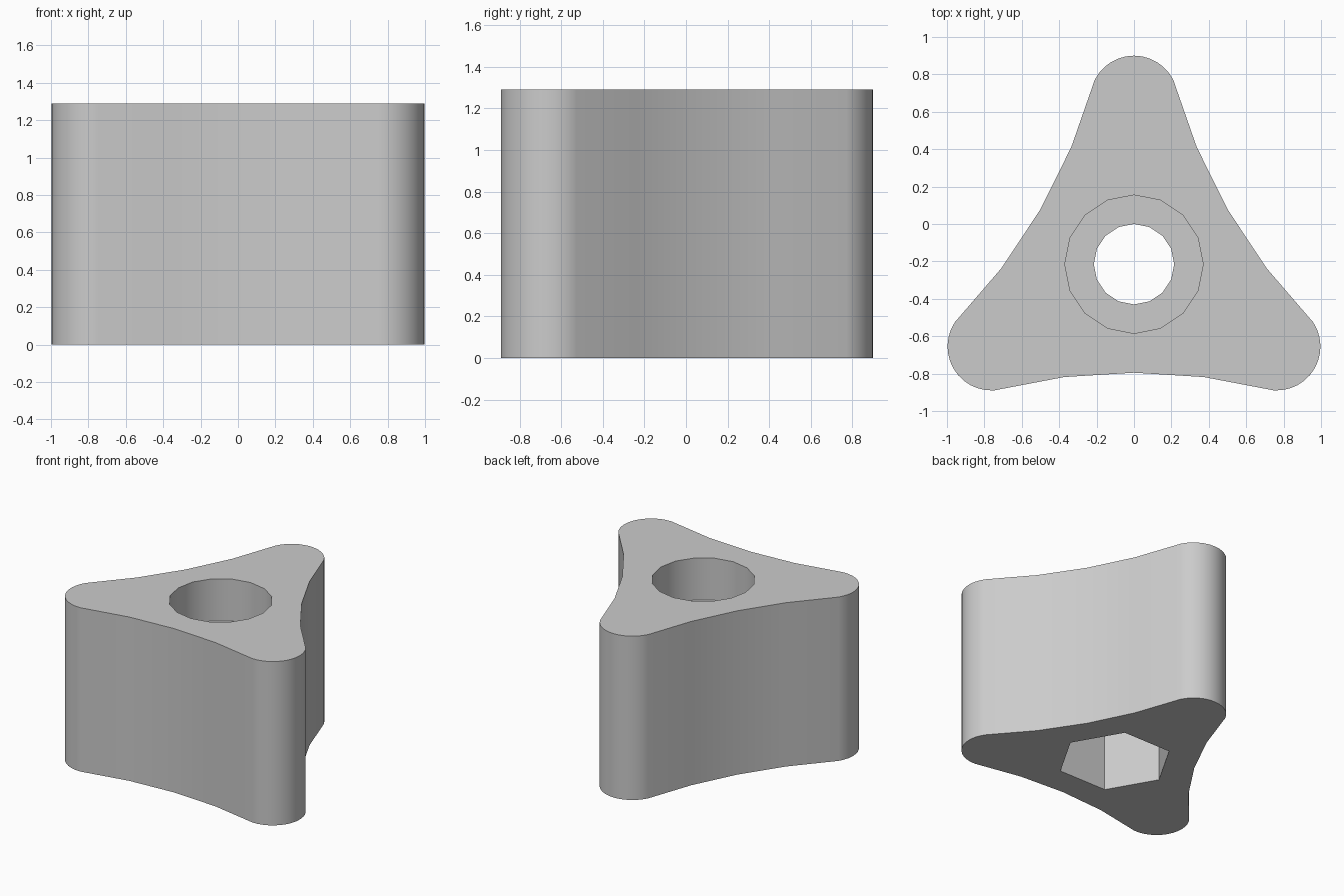
import bpy
import bmesh
from math import cos, sin, radians
from mathutils import Vector

cube = bpy.data.objects.get("Cube")
if cube:
    bpy.data.objects.remove(cube)

CENTRE = Vector((0, -0.215))
HEIGHT = 1.29
POCKET_FLOOR = 0.96
NUT_ROOF = 0.65
LOBE_OFFSET, LOBE_RADIUS, LOBE_SWEEP = 0.88, 0.235, 63.4
LOBE_STEPS = 12


def polar(radius, degrees):
    a = radians(degrees)
    return Vector((radius * cos(a), radius * sin(a)))


def circle(radius, sides):
    return [CENTRE + polar(radius, 360 * i / sides) for i in range(sides)]


def knob_outline():
    """Three rounded lobes joined by shallow concave sides."""
    points = []
    for lobe in (90, 210, 330):
        middle = CENTRE + polar(LOBE_OFFSET, lobe)
        for i in range(LOBE_STEPS + 1):
            turn = LOBE_SWEEP * (2 * i / LOBE_STEPS - 1)
            points.append(middle + polar(LOBE_RADIUS, lobe + turn))
        # Concave side between this lobe and the next
        side = lobe + 60
        for radius, turn in ((0.71, -31.8), (0.58, 0), (0.71, 31.8)):
            points.append(CENTRE + polar(radius, side + turn))
    return points


bm = bmesh.new()


def ring(points, z):
    verts = [bm.verts.new((p.x, p.y, z)) for p in points]
    return [bm.edges.new((v, verts[(i + 1) % len(verts)])) for i, v in enumerate(verts)]


def wall(points, low, high):
    bottom, top = ring(points, low), ring(points, high)
    bmesh.ops.bridge_loops(bm, edges=bottom + top)
    return bottom, top


def cap(outer, inner):
    bmesh.ops.triangle_fill(bm, edges=outer + inner, use_beauty=True)


# Outer body, round top pocket, bolt hole and hexagonal nut recess
body_low, body_high = wall(knob_outline(), 0, HEIGHT)
pocket_low, pocket_high = wall(circle(0.37, 16), POCKET_FLOOR, HEIGHT)
bolt_low, bolt_high = wall(circle(0.215, 16), NUT_ROOF, POCKET_FLOOR)
nut_low, nut_high = wall(circle(0.415, 6), 0, NUT_ROOF)

# Flat faces that join the walls
cap(body_high, pocket_high)
cap(pocket_low, bolt_high)
cap(nut_high, bolt_low)
cap(body_low, nut_low)
bmesh.ops.recalc_face_normals(bm, faces=bm.faces)

mesh = bpy.data.meshes.new("knob_body")
bm.to_mesh(mesh)
bm.free()
knob = bpy.data.objects.new("knob_body", mesh)
bpy.context.collection.objects.link(knob)

# Plain grey finish
colour = (0.6, 0.6, 0.6, 1)
grey = bpy.data.materials.new("plain_grey")
grey.use_nodes = True
grey.diffuse_color = colour
grey.node_tree.nodes["Principled BSDF"].inputs["Base Color"].default_value = colour
mesh.materials.append(grey)

bpy.ops.object.select_all(action="DESELECT")
knob.select_set(True)
bpy.context.view_layer.objects.active = knob
bpy.ops.object.shade_smooth_by_angle(angle=radians(30))
